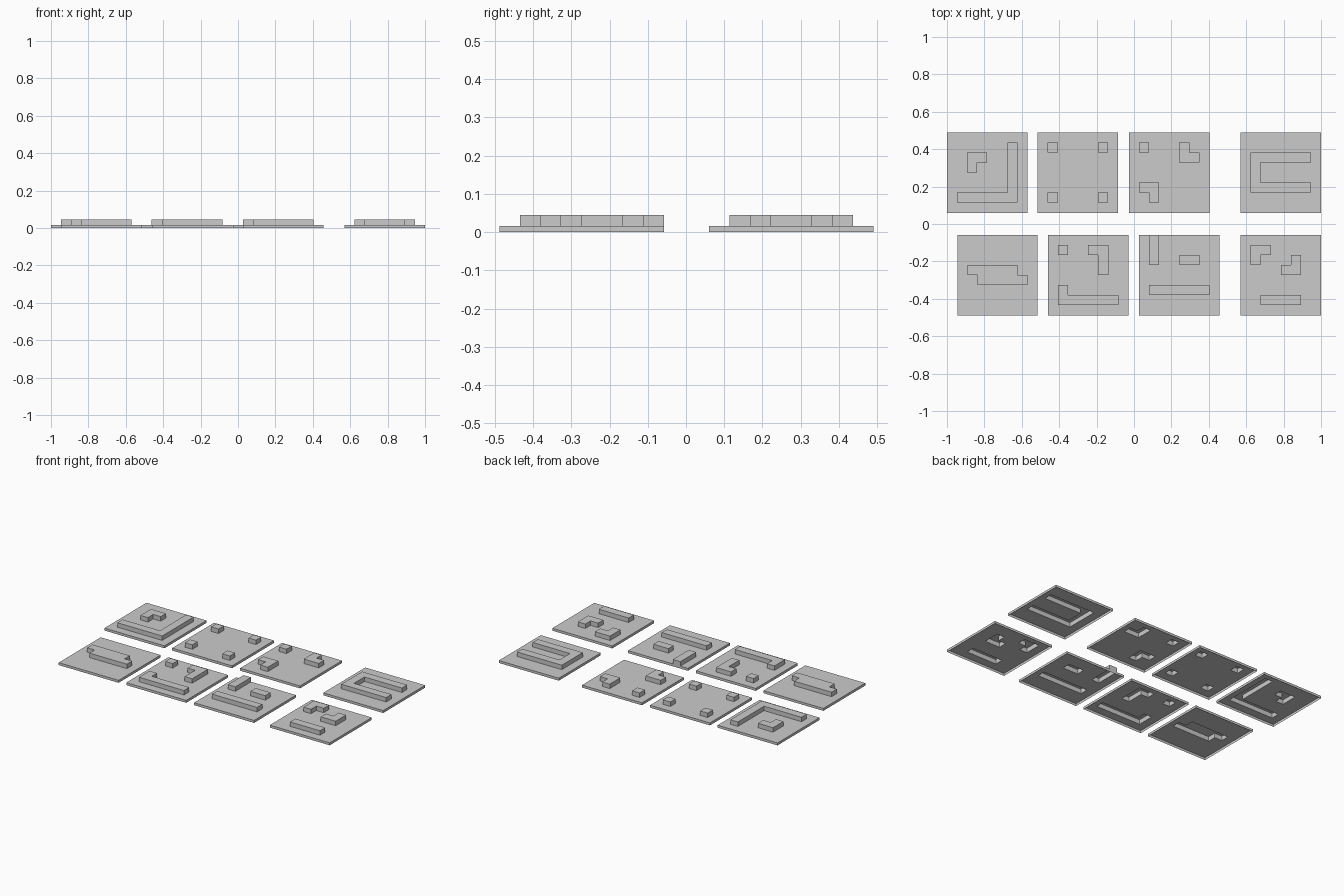
import bpy
import bmesh

if "Cube" in bpy.data.objects:
    bpy.data.objects.remove(bpy.data.objects["Cube"])

SIZE, N = 0.43, 8
CELL = SIZE / N
FLOOR, TOP = 0.016, 0.045

# Each tile: left x, back y, raised strips as (first column, first row, last column, last row)
TILES = {
    "tile_corner_path": (-1.0, 0.49, [(6, 1, 6, 6), (1, 6, 5, 6), (2, 2, 3, 2), (2, 3, 2, 3)]),
    "tile_four_posts": (-0.515, 0.49, [(1, 1, 1, 1), (6, 1, 6, 1), (1, 6, 1, 6), (6, 6, 6, 6)]),
    "tile_three_corners": (-0.027, 0.49, [(1, 1, 1, 1), (5, 1, 5, 2), (6, 2, 6, 2),
                                          (1, 5, 2, 5), (2, 6, 2, 6)]),
    "tile_u_wall": (0.57, 0.49, [(1, 2, 6, 2), (1, 3, 1, 4), (1, 5, 6, 5)]),
    "tile_stepped_wall": (-0.945, -0.058, [(1, 3, 5, 3), (2, 4, 6, 4)]),
    "tile_hooks": (-0.46, -0.058, [(1, 1, 1, 1), (4, 1, 5, 1), (5, 2, 5, 3),
                                   (1, 5, 1, 5), (1, 6, 6, 6)]),
    "tile_edge_wall": (0.027, -0.058, [(1, 0, 1, 2), (4, 2, 5, 2), (1, 5, 6, 5)]),
    "tile_small_bends": (0.57, -0.058, [(1, 1, 2, 1), (1, 2, 1, 2), (5, 2, 5, 3),
                                        (4, 3, 4, 3), (2, 6, 5, 6)]),
}


def build_tile(name, x0, y0, strips):
    raised = {(c, r) for a, b, d, e in strips
              for c in range(a, d + 1) for r in range(b, e + 1)}

    def height(c, r):
        if not (0 <= c < N and 0 <= r < N):
            return 0.0
        return TOP if (c, r) in raised else FLOOR

    bm = bmesh.new()

    def face(points):
        bm.faces.new([bm.verts.new((x0 + c * CELL, y0 - r * CELL, z)) for c, r, z in points])

    levels = (0.0, FLOOR, TOP)
    for c in range(N):
        for r in range(N):
            h = height(c, r)
            # floor or wall top
            face([(c, r, h), (c, r + 1, h), (c + 1, r + 1, h), (c + 1, r, h)])
            # sides down to any lower neighbour; underside stays open
            for dc, dr, p, q in ((0, 1, (c, r + 1), (c + 1, r + 1)),
                                 (1, 0, (c + 1, r + 1), (c + 1, r)),
                                 (0, -1, (c + 1, r), (c, r)),
                                 (-1, 0, (c, r), (c, r + 1))):
                low = height(c + dc, r + dr)
                for za, zb in zip(levels, levels[1:]):
                    if za >= low and zb <= h:
                        face([(*p, za), (*q, za), (*q, zb), (*p, zb)])

    bmesh.ops.remove_doubles(bm, verts=bm.verts, dist=1e-5)
    mesh = bpy.data.meshes.new(name)
    bm.to_mesh(mesh)
    bm.free()
    bpy.context.collection.objects.link(bpy.data.objects.new(name, mesh))


for tile_name, (x, y, tile_strips) in TILES.items():
    build_tile(tile_name, x, y, tile_strips)
